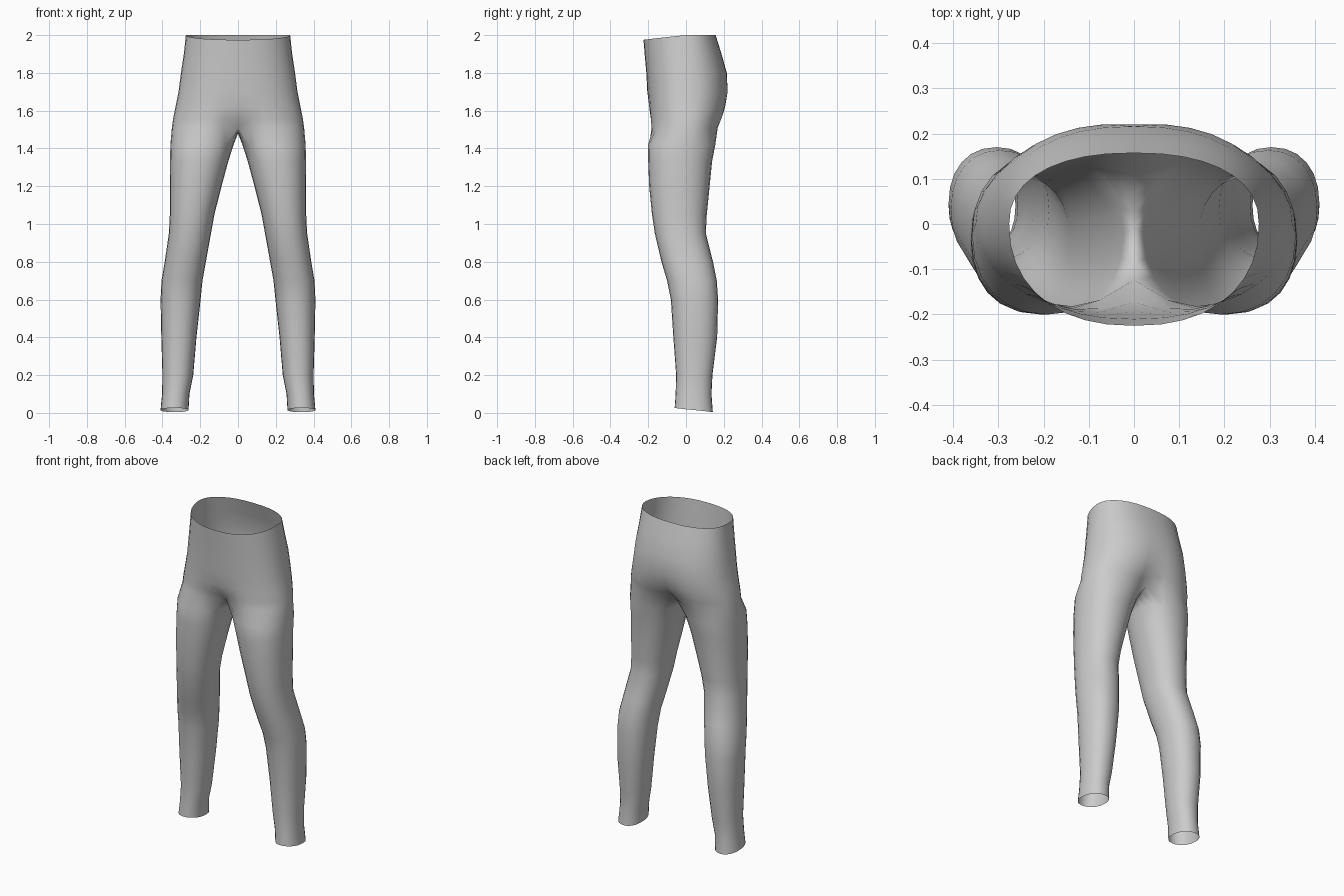
import bpy, bmesh
from math import sin, cos, pi, copysign

if "Cube" in bpy.data.objects:
    bpy.data.objects.remove(bpy.data.objects["Cube"])

OUTER, INNER = 18, 6          # segments on the outer arc / inner thigh arc

# leg sections: z, inner x, outer x, front y, back y
LEG = [(0.015, .262, .41, -.06, .142), (0.1, .257, .402, -.055, .135), (0.2, .237, .40, -.052, .14),
       (0.4, .22, .406, -.067, .165), (0.6, .198, .41, -.08, .17), (0.7, .188, .405, -.1, .163),
       (0.8, .17, .388, -.13, .143), (0.95, .143, .366, -.165, .105), (1.05, .125, .361, -.18, .11),
       (1.2, .087, .361, -.195, .125), (1.33, .052, .36, -.2, .138), (1.42, .023, .358, -.2, .155)]
# pelvis sections: z, half width, front y, back y, centre-line recess front / back
PELVIS = [(1.51, .35, -.2, .185, .38, .42), (1.56, .343, -.2, .203, .14, .2), (1.62, .331, -.2, .217, .03, .08),
          (1.7, .315, -.205, .225, 0, .02), (1.8, .302, -.21, .216, 0, 0),
          (1.9, .287, -.219, .188, 0, 0), (1.99, .276, -.225, .157, 0, 0)]


def power(v, n):
    return copysign(abs(v) ** (2 / n), v)


bm = bmesh.new()


def leg_ring(z, xi, xo, yf, yb):
    cx, cy, rx, ry = (xi + xo) / 2, (yf + yb) / 2, (xo - xi) / 2, (yb - yf) / 2
    ring = []
    for i in range(OUTER + INNER):
        a = -0.75 * pi + i * 2 * pi / (OUTER + INNER)
        y = cy + ry * power(sin(a), 2.2)
        dz = -0.011 * sin(a) if z < 0.05 else 0
        ring.append(bm.verts.new((cx + rx * power(cos(a), 2.2), y, z + dz)))
    return ring


def pelvis_ring(z, w, yf, yb, rf, rb):
    ring = []
    for i in range(OUTER + 1):
        a = -pi / 2 + i * pi / OUTER
        s = sin(a)
        x = 0 if i in (0, OUTER) else w * power(cos(a), 2.3)
        near = max(0, 1 - x / 0.2) ** 2
        y = (yb * power(s, 2.3) * (1 - rb * near)) if s > 0 else -yf * power(s, 2.2) * (1 - rf * near)
        dz = 0.0
        if z > 1.95:
            dz = 0.01 if s > 0 else 0.01 + 0.025 * s
        ring.append(bm.verts.new((x, y, z + dz)))
    return ring


def bridge(lo, hi, closed):
    n = len(lo)
    for i in range(n if closed else n - 1):
        j = (i + 1) % n
        bm.faces.new((lo[i], lo[j], hi[j], hi[i]))


# leg tube
legs = [leg_ring(*s) for s in LEG]
for lo, hi in zip(legs, legs[1:]):
    bridge(lo, hi, True)

# crotch saddle joins the leg tube to the half pelvis
hips = [pelvis_ring(*s) for s in PELVIS]
front, back = hips[0][0].co, hips[0][-1].co
saddle = []
for k in range(1, INNER):
    p = back.lerp(front, k / INNER)
    saddle.append(bm.verts.new((0, p.y, p.z - 0.03 * sin(pi * k / INNER))))
bridge(legs[-1], hips[0] + saddle, True)

# hips and seat up to the open waist
for lo, hi in zip(hips, hips[1:]):
    bridge(lo, hi, False)

for f in bm.faces:
    f.smooth = True
mesh = bpy.data.meshes.new("leggings")
bm.to_mesh(mesh)
bm.free()
leggings = bpy.data.objects.new("leggings", mesh)
bpy.context.collection.objects.link(leggings)

# second leg
mirror = leggings.modifiers.new("mirror", 'MIRROR')
mirror.use_clip = True
mirror.merge_threshold = 0.001
